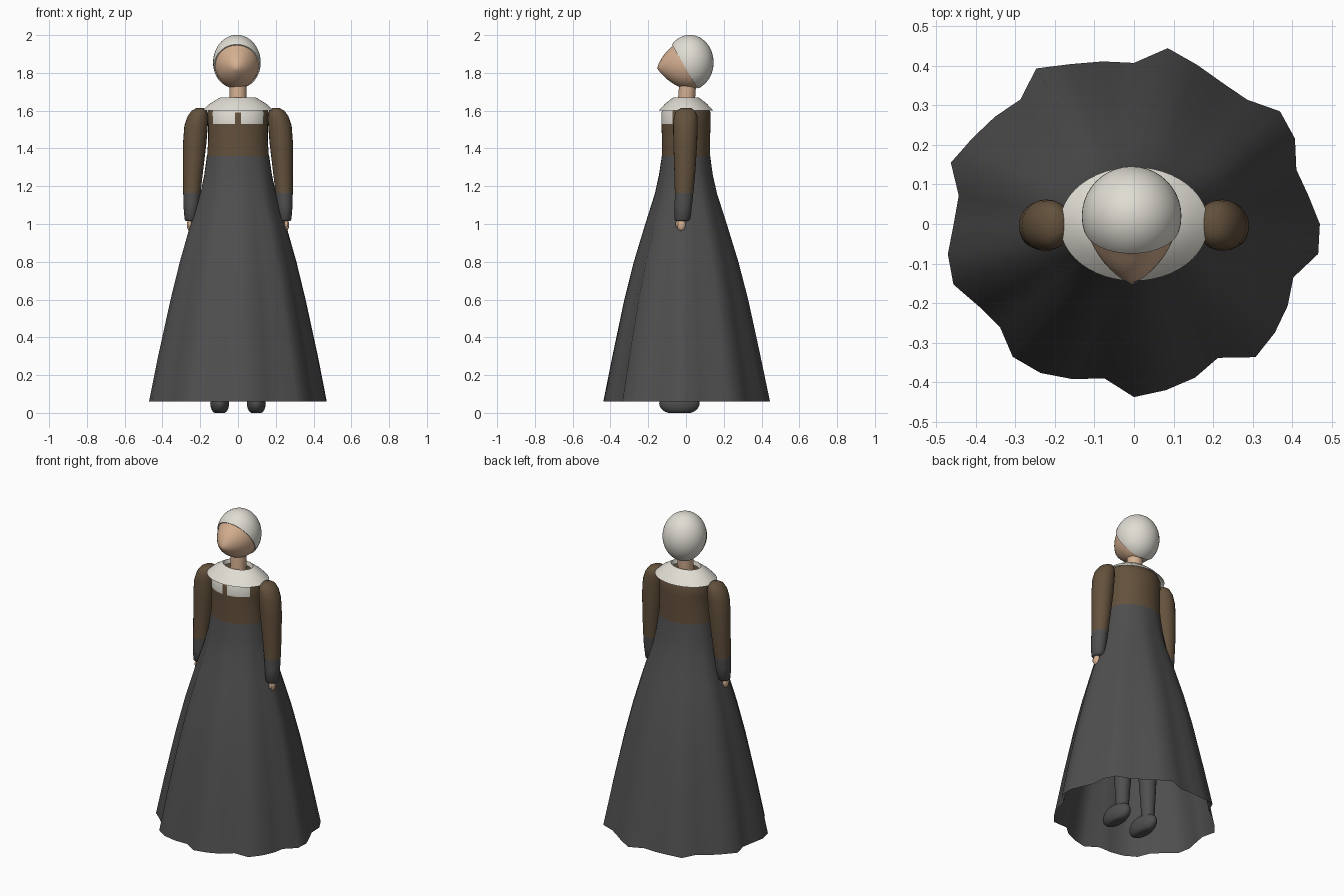
import bpy, bmesh
from math import sin, cos, tau, hypot, radians
from mathutils import Vector

if "Cube" in bpy.data.objects:
    bpy.data.objects.remove(bpy.data.objects["Cube"])


def material(name, color):
    m = bpy.data.materials.new(name)
    m.use_nodes = True
    m.diffuse_color = (*color, 1)
    m.node_tree.nodes["Principled BSDF"].inputs["Base Color"].default_value = (*color, 1)
    return m


GREY = material("charcoal cloth", (0.078, 0.078, 0.08))
BROWN = material("brown cloth", (0.125, 0.082, 0.045))
WHITE = material("white linen", (0.74, 0.72, 0.65))
SKIN = material("skin", (0.66, 0.43, 0.28))


def finish(bm, name, mats, rule=None, angle=40):
    """Turn a bmesh into a named object, colouring faces by a rule on their centre."""
    bmesh.ops.recalc_face_normals(bm, faces=bm.faces)
    if rule:
        for f in bm.faces:
            f.material_index = rule(f.calc_center_median())
    mesh = bpy.data.meshes.new(name)
    bm.to_mesh(mesh)
    bm.free()
    for m in mats:
        mesh.materials.append(m)
    ob = bpy.data.objects.new(name, mesh)
    bpy.context.collection.objects.link(ob)
    bpy.ops.object.select_all(action="DESELECT")
    ob.select_set(True)
    bpy.context.view_layer.objects.active = ob
    bpy.ops.object.shade_smooth_by_angle(angle=radians(angle))
    return ob


def loft(rings, n=32, closed=True, shape=None):
    """Stack horizontal ellipses (x, y, z, rx, ry); shape scales each point."""
    bm = bmesh.new()
    loops = []
    for k, (x, y, z, rx, ry) in enumerate(rings):
        loop = []
        for i in range(n):
            a = tau * i / n
            s = shape(k, i) if shape else 1
            loop.append(bm.verts.new((x + rx * s * cos(a), y + ry * s * sin(a), z)))
        loops.append(loop)
    for a, b in zip(loops, loops[1:]):
        for i in range(n):
            j = (i + 1) % n
            bm.faces.new((a[i], a[j], b[j], b[i]))
    if closed:
        bm.faces.new(loops[0][::-1])
        bm.faces.new(loops[-1])
    return bm


def ellipsoid(center, radii, u=32, v=20):
    bm = bmesh.new()
    bmesh.ops.create_uvsphere(bm, u_segments=u, v_segments=v, radius=1)
    for p in bm.verts:
        p.co = Vector([c + r * q for c, r, q in zip(center, radii, p.co)])
    return bm


# Skirt: uneven pleats, deepest at the hem and fading out at the waist
PLEATS = [470, 448, 437, 470, 482, 446, 448, 466, 491, 443, 454, 468,
          494, 447, 459, 472, 493, 450, 456, 478, 486, 453, 442, 477,
          473, 454, 431, 476, 464, 450, 425, 478, 465, 449, 429, 473]
SKIRT = [(0.06, 0.46, 0.423), (0.3, 0.415, 0.378), (0.6, 0.352, 0.318), (0.8, 0.305, 0.27),
         (1.0, 0.25, 0.212), (1.16, 0.2, 0.163), (1.26, 0.179, 0.142), (1.36, 0.165, 0.128)]


def pleat(k, i):
    depth = (1 - k / (len(SKIRT) - 1)) ** 0.8
    return 1 + depth * (PLEATS[i] / 460 - 1)


bm = loft([(0, 0, *r) for r in SKIRT], n=36, closed=False, shape=pleat)
finish(bm, "skirt", [GREY], angle=60)

# Bodice with a white front panel and a small brown fastening
BODICE = [(1.35, 0.164, 0.127), (1.44, 0.158, 0.127), (1.53, 0.158, 0.13), (1.59, 0.162, 0.13),
          (1.62, 0.15, 0.115), (1.645, 0.09, 0.065)]


def bodice_color(c):
    panel = 1.53 < c.z < 1.62 and c.y < -0.07
    fastening = abs(c.x) < 0.015 and c.z < 1.59
    return 1 if panel and not fastening else 0


finish(loft([(0, 0, *r) for r in BODICE], n=64), "bodice", [BROWN, WHITE], bodice_color)

# Wide collar, open around the neck
COLLAR = [(1.6, 0.188, 0.144), (1.635, 0.152, 0.112), (1.667, 0.1, 0.072),
          (1.67, 0.092, 0.066), (1.645, 0.086, 0.06)]
finish(loft([(0, 0, *r) for r in COLLAR], n=48, closed=False), "collar", [WHITE])

# Neck
finish(loft([(0, 0, 1.62, 0.045, 0.045), (0, 0.01, 1.76, 0.045, 0.045)]), "neck", [SKIN])

# Head: the face draws forward to a soft point at the nose
HEAD = Vector((-0.006, 0.02, 1.855))
bm = ellipsoid(HEAD, (0.119, 0.12, 0.14), 40, 28)
for v in bm.verts:
    if v.co.y < HEAD.y:
        d = hypot(v.co.x - HEAD.x, v.co.z - 1.825)
        v.co.y -= 0.056 * max(0, 1 - d / 0.115)
finish(bm, "head", [SKIN], angle=60)

# Cap: slightly larger shell cut along a slanting plane
bm = ellipsoid(HEAD, (0.126, 0.126, 0.146), 40, 28)
bmesh.ops.bisect_plane(bm, geom=bm.verts[:] + bm.edges[:] + bm.faces[:],
                       plane_co=(0, -0.025, 1.865), plane_no=(0, 1, 0.58), clear_inner=True)
rim = [e for e in bm.edges if e.is_boundary]
new = bmesh.ops.extrude_edge_only(bm, edges=rim)["geom"]
for v in new:
    if isinstance(v, bmesh.types.BMVert):
        v.co = HEAD + (v.co - HEAD) * 0.93
finish(bm, "cap", [WHITE], angle=60)

# Sleeve rings: offset from the middle, y, z, rx, ry
SLEEVE = [(0.25, -0.02, 1.015, 0.026, 0.03), (0.248, -0.02, 1.025, 0.035, 0.041),
          (0.247, -0.014, 1.1, 0.042, 0.046), (0.244, -0.01, 1.165, 0.046, 0.049),
          (0.238, -0.006, 1.28, 0.053, 0.056), (0.229, -0.004, 1.43, 0.062, 0.063),
          (0.222, -0.003, 1.52, 0.062, 0.065), (0.213, -0.002, 1.57, 0.054, 0.062),
          (0.205, -0.001, 1.6, 0.04, 0.05), (0.2, 0, 1.614, 0.02, 0.026)]

for side, s in (("left", 1), ("right", -1)):
    # Brown sleeve with a dark cuff
    bm = loft([(s * x, y, z, rx, ry) for x, y, z, rx, ry in SLEEVE], n=24)
    finish(bm, side + "_sleeve", [BROWN, GREY], lambda c: int(c.z < 1.165), angle=60)
    # Hand and thumb peeking out of the cuff
    finish(ellipsoid((s * 0.255, -0.025, 0.995), (0.016, 0.023, 0.032), 16, 10),
           side + "_hand", [SKIN])
    finish(ellipsoid((s * 0.255, -0.044, 1.0), (0.01, 0.011, 0.02), 12, 8),
           side + "_thumb", [SKIN])
    # Leg, widening upwards under the skirt
    finish(loft([(s * 0.095, 0.01, 0.05, 0.034, 0.036), (s * 0.09, 0.01, 0.4, 0.055, 0.055),
                 (s * 0.08, 0, 1.0, 0.075, 0.08)], n=20), side + "_leg", [GREY])
    # Rounded shoe with a flat sole
    bm = ellipsoid((s * 0.097, -0.035, 0.05), (0.05, 0.107, 0.062), 28, 16)
    for v in bm.verts:
        v.co.z = max(v.co.z, 0)
    finish(bm, side + "_shoe", [GREY], angle=60)
